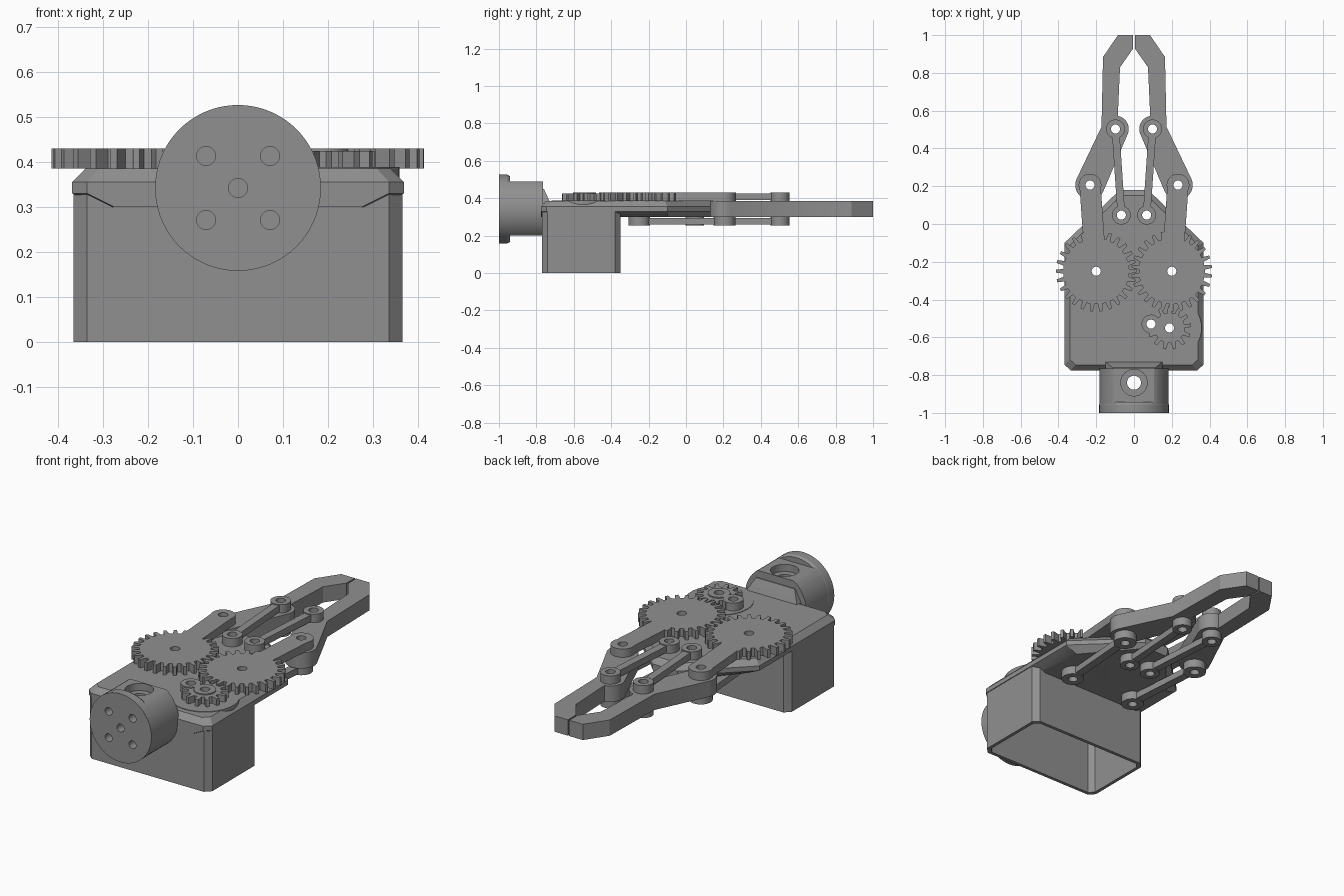
import bpy, bmesh
from math import sin, cos, pi, radians

cube = bpy.data.objects.get("Cube")
if cube:
    bpy.data.objects.remove(cube, do_unlink=True)

GREY = (0.28, 0.28, 0.28, 1)
mat = bpy.data.materials.new("grey_plastic")
mat.use_nodes = True
mat.diffuse_color = GREY
bsdf = mat.node_tree.nodes["Principled BSDF"]
bsdf.inputs["Base Color"].default_value = GREY
bsdf.inputs["Roughness"].default_value = 0.6

HOLE = 0.024
LOW, MID, TOP, HIGH = 0.255, 0.30, 0.385, 0.43   # stacked layer heights


# ---------- helpers ----------
def loft(name, loops):
    """Solid through a list of equal-length closed loops, capped at both ends."""
    bm = bmesh.new()
    rings = [[bm.verts.new(p) for p in loop] for loop in loops]
    n = len(rings[0])
    for a, b in zip(rings, rings[1:]):
        for i in range(n):
            j = (i + 1) % n
            bm.faces.new((a[i], a[j], b[j], b[i]))
    bm.faces.new(rings[0])
    bm.faces.new(rings[-1])
    bmesh.ops.recalc_face_normals(bm, faces=bm.faces)
    mesh = bpy.data.meshes.new(name)
    bm.to_mesh(mesh)
    bm.free()
    mesh.materials.append(mat)
    obj = bpy.data.objects.new(name, mesh)
    bpy.context.collection.objects.link(obj)
    return obj


def prism(name, outline, z0, z1):
    return loft(name, [[(x, y, z) for x, y in outline] for z in (z0, z1)])


def arc(c, r, a0, a1, n):
    return [(c[0] + r * cos(radians(a0 + (a1 - a0) * i / n)),
             c[1] + r * sin(radians(a0 + (a1 - a0) * i / n))) for i in range(n + 1)]


def circle(c, r, n=40):
    return arc(c, r, 0, 360, n)[:-1]


def disc(c, r, z0, z1):
    return prism("disc", circle(c, r), z0, z1)


def y_rod(x, z, r, y0, y1):
    return loft("rod", [[(px, y, pz) for px, pz in circle((x, z), r)] for y in (y0, y1)])


def bar(a, b, w, z0, z1):
    """Straight bar of width w between two plan points."""
    dx, dy = b[0] - a[0], b[1] - a[1]
    k = w / 2 / (dx * dx + dy * dy) ** 0.5
    nx, ny = -dy * k, dx * k
    return prism("bar", [(a[0] + nx, a[1] + ny), (a[0] - nx, a[1] - ny),
                         (b[0] - nx, b[1] - ny), (b[0] + nx, b[1] + ny)], z0, z1)


def combine(base, add=(), cut=()):
    """Union and drill, then bake the result into the base mesh."""
    for op, parts in (("UNION", add), ("DIFFERENCE", cut)):
        for p in parts:
            p.hide_render = True
            m = base.modifiers.new(op, "BOOLEAN")
            m.operation, m.object, m.solver = op, p, "EXACT"
    bpy.context.view_layer.update()
    deps = bpy.context.evaluated_depsgraph_get()
    mesh = bpy.data.meshes.new_from_object(base.evaluated_get(deps))
    base.modifiers.clear()
    base.data = mesh
    for p in list(add) + list(cut):
        bpy.data.objects.remove(p, do_unlink=True)
    return base


def drills(points, r=HOLE):
    return [disc(p, r, 0.2, 0.6) for p in points]


def gear_outline(c, root, tip, teeth, phase):
    pts = []
    for t in range(teeth):
        for off, r in ((-0.3, root), (-0.15, tip), (0.15, tip), (0.3, root)):
            a = 2 * pi * (t + phase + off) / teeth
            pts.append((c[0] + r * cos(a), c[1] + r * sin(a)))
    return pts


def link(name, a, b, r, w, z0, z1):
    """Bar with round drilled bosses at both ends."""
    body = bar(a, b, w, z0 + 0.005, z1 - 0.005)
    body.name = name
    return combine(body, [disc(a, r, z0, z1), disc(b, r, z0, z1)], drills((a, b)))


# ---------- pivot layout ----------
PINION, SHAFT = (0.188, -0.55), (0.09, -0.53)
gear_c = {s: (s * 0.2, -0.25) for s in (-1, 1)}
arm_end = {s: (s * 0.233, 0.206) for s in (-1, 1)}
link_in = {s: (s * 0.067, 0.047) for s in (-1, 1)}
link_out = {s: (s * 0.098, 0.503) for s in (-1, 1)}


# ---------- open-bottomed base box ----------
def box_outline(hx, y0, y1, c):
    return [(hx, y0 + c), (hx, y1 - c), (hx - c, y1), (c - hx, y1),
            (-hx, y1 - c), (-hx, y0 + c), (c - hx, y0), (hx - c, y0)]


combine(prism("base_box", box_outline(0.365, -0.77, -0.35, 0.03), 0, 0.335),
        cut=[prism("cavity", box_outline(0.347, -0.752, -0.368, 0.025), -0.1, 0.5)])

# ---------- bevelled top plate with servo seat ----------
half = [(0.335, -0.775), (0.368, -0.745), (0.368, -0.1), (0.075, 0.18)]
plan = half + [(-x, y) for x, y in reversed(half)]
plate = loft("top_plate", [
    [(x * 0.82, y, MID) for x, y in plan],
    [(x, y, 0.33) for x, y in plan],
    [(x, y, 0.355) for x, y in plan],
    [(x * 0.92, -0.298 + (y + 0.298) * 0.94, TOP) for x, y in plan]])
holes = [PINION, SHAFT] + [d[s] for d in (gear_c, link_in) for s in (-1, 1)]
combine(plate, [disc(PINION, 0.17, 0.31, TOP + 0.003)], drills(holes))

# ---------- drive pinion and its hubs ----------
combine(prism("pinion_gear", gear_outline(PINION, 0.08, 0.115, 13, 0.25), TOP, HIGH - 0.006),
        [disc(SHAFT, 0.05, TOP, HIGH), disc(PINION, 0.055, TOP, HIGH)],
        drills((PINION, SHAFT)))

# ---------- gears, links and fingers on both sides ----------
for s, side in ((1, "left"), (-1, "right")):
    g, e = gear_c[s], arm_end[s]
    combine(prism(side + "_gear_arm", gear_outline(g, 0.175, 0.214, 26, 0.5 if s > 0 else 0),
                  TOP, HIGH),
            [bar(g, e, 0.112, TOP, HIGH), disc(e, 0.06, TOP, HIGH)], drills((g, e)))
    link(side + "_lower_arm", g, e, 0.058, 0.045, LOW, MID)
    link(side + "_upper_link", link_in[s], link_out[s], 0.05, 0.04, TOP, HIGH)
    link(side + "_lower_link", link_in[s], link_out[s], 0.05, 0.04, LOW, MID)

    # finger: rounded root around two pivots, then a bent gripping tip
    outline = (arc(arm_end[-1], 0.078, 156, 336, 20) + arc(link_out[-1], 0.07, -24, 80, 14)
               + [(-0.074, 0.83), (-0.004, 0.93), (-0.004, 1.0), (-0.085, 1.0),
                  (-0.164, 0.884), (-0.172, 0.515)])
    finger = prism(side + "_finger", [(-s * x, y) for x, y in outline], MID, TOP)
    combine(finger, cut=drills((e, link_out[s])))

# ---------- round wrist mount ----------
AXIS = 0.342


def ring(r, y, lo=-1, hi=1):
    return [(x, y, AXIS + min(max(z, lo), hi)) for x, z in circle((0, 0), r, 72)]


mount = loft("wrist_mount", [ring(0.184, -1), ring(0.184, -0.955), ring(0.176, -0.942)])
barrel = loft("barrel", [ring(0.183, -0.97, -0.142, 0.147), ring(0.183, -0.765, -0.142, 0.147)])
bolts = [y_rod(x, AXIS + z, 0.021, -1.1, -0.93)
         for x, z in ((0, 0), (0.071, 0.071), (-0.071, 0.071), (0.071, -0.071), (-0.071, -0.071))]
combine(mount, [barrel],
        bolts + [disc((0, -0.84), 0.037, 0.1, 0.6), disc((0, -0.84), 0.07, 0.45, 0.6)])

# sloped web joining mount to plate
loft("mount_web", [[(-w, -0.77, z), (w, -0.77, z), (w, y, z), (-w, y, z)]
                   for w, y, z in ((0.15, -0.725, 0.37), (0.15, -0.73, TOP), (0.115, -0.76, 0.45))])

# ---------- shading ----------
bpy.ops.object.select_all(action="DESELECT")
for o in bpy.context.collection.objects:
    if o.type == "MESH":
        o.select_set(True)
        bpy.context.view_layer.objects.active = o
bpy.ops.object.shade_smooth_by_angle(angle=radians(25))
